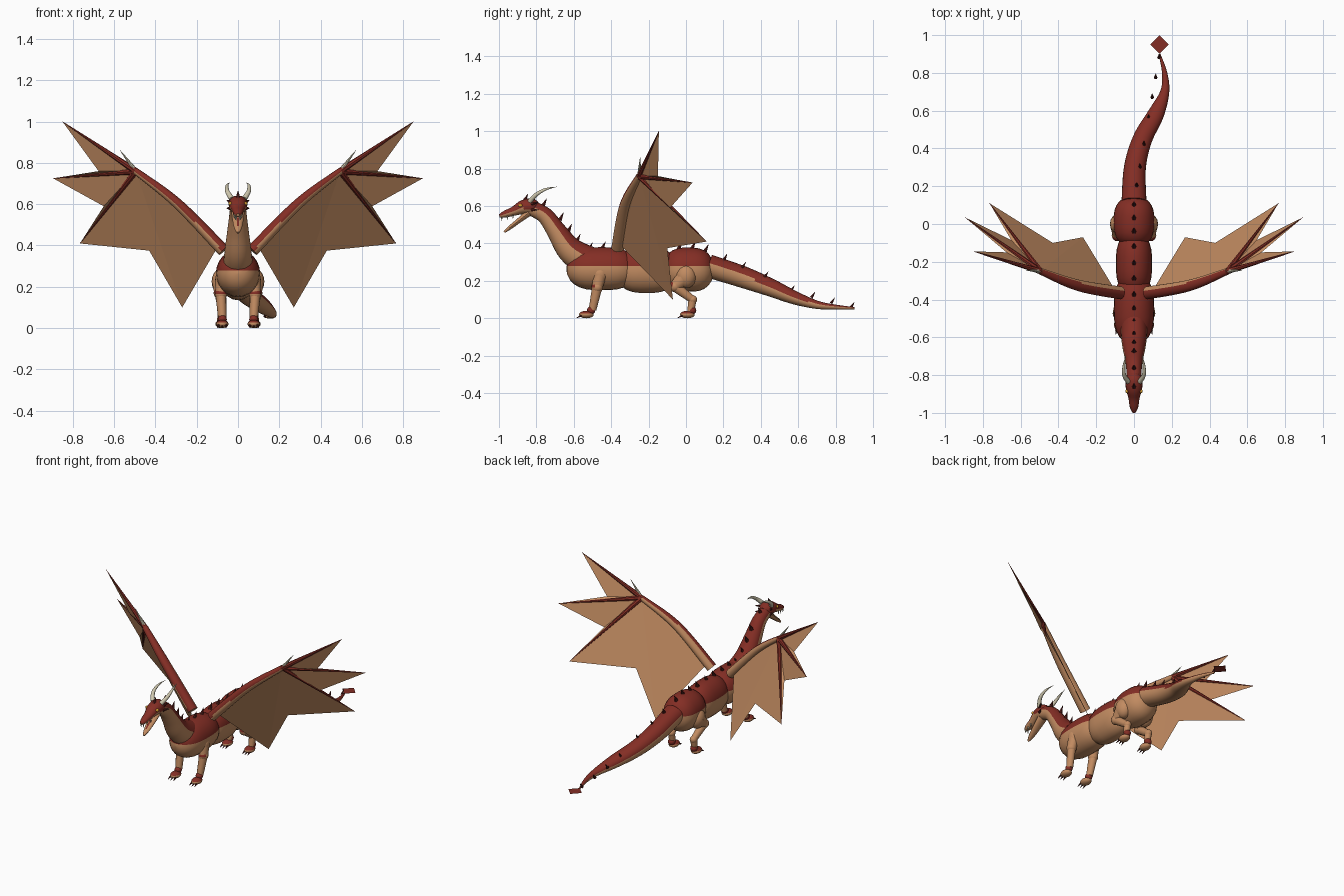
import bpy, bmesh, math
from mathutils import Vector

cube = bpy.data.objects.get("Cube")
if cube:
    bpy.data.objects.remove(cube, do_unlink=True)


def material(name, rgb):
    m = bpy.data.materials.new(name)
    m.use_nodes = True
    m.diffuse_color = (*rgb, 1)
    m.node_tree.nodes["Principled BSDF"].inputs["Base Color"].default_value = (*rgb, 1)
    return m


RED = material("scale_red", (0.23, 0.027, 0.018))
TAN = material("belly_tan", (0.54, 0.26, 0.12))
DARK = material("spike_dark_red", (0.08, 0.012, 0.01))
BONE = material("horn_ivory", (0.62, 0.57, 0.42))
EYE = material("eye_amber", (0.7, 0.35, 0.03))


def finish(name, bm, mats, rule=None, cut=None, smooth=True):
    """Cut a clean colour border, colour the faces by rule and link the object."""
    bmesh.ops.recalc_face_normals(bm, faces=bm.faces)
    if cut is not None:
        bmesh.ops.bisect_plane(bm, geom=bm.verts[:] + bm.edges[:] + bm.faces[:],
                               plane_co=(0, 0, cut), plane_no=(0, 0, 1))
    bm.normal_update()
    for f in bm.faces:
        f.smooth = smooth
        if rule:
            f.material_index = int(rule(f.calc_center_median(), f.normal))
    me = bpy.data.meshes.new(name)
    bm.to_mesh(me)
    bm.free()
    for m in mats:
        me.materials.append(m)
    if smooth:
        me.set_sharp_from_angle(angle=math.radians(40))
    ob = bpy.data.objects.new(name, me)
    bpy.context.collection.objects.link(ob)
    return ob


def spline(pts, steps):
    """Catmull-Rom samples through points of any dimension."""
    out = []
    for i in range(len(pts) - 1):
        a, b, c, d = (pts[max(0, min(len(pts) - 1, i + k))] for k in (-1, 0, 1, 2))
        for s in range(steps):
            t = s / steps
            out.append([0.5 * (2 * q + (r - p) * t + (2 * p - 5 * q + 4 * r - w) * t * t
                               + (3 * q - p - 3 * r + w) * t ** 3)
                        for p, q, r, w in zip(a, b, c, d)])
    return out + [list(pts[-1])]


def tube(name, pts, mats, rule=None, steps=4, sides=20, ref=(1, 0, 0), cut=None):
    """Skin rings of (x, y, z, half width, half height) along a smooth path."""
    pts = spline(pts, steps) if steps > 1 else pts
    bm = bmesh.new()
    rings = []
    for i, p in enumerate(pts):
        tan = (Vector(pts[min(i + 1, len(pts) - 1)][:3]) - Vector(pts[max(i - 1, 0)][:3])).normalized()
        side = Vector(ref)
        side = (side - tan * side.dot(tan)).normalized()
        up = tan.cross(side)
        ring = []
        for k in range(sides):
            a = math.tau * k / sides
            ring.append(bm.verts.new(Vector(p[:3]) + side * max(p[3], 0.001) * math.cos(a)
                                     + up * max(p[4], 0.001) * math.sin(a)))
        rings.append(ring)
    for r, q in zip(rings, rings[1:]):
        for k in range(sides):
            n = (k + 1) % sides
            bm.faces.new((r[k], r[n], q[n], q[k]))
    bm.faces.new(rings[0][::-1])
    bm.faces.new(rings[-1])
    return finish(name, bm, mats, rule, cut)


def cone(name, base, tip, r, mat, sides=6):
    ref = (1, 0, 0) if abs(tip[0] - base[0]) < abs(tip[1] - base[1]) + abs(tip[2] - base[2]) else (0, 1, 0)
    return tube(name, [(*base, r, r), (*tip, 0, 0)], [mat], steps=1, sides=sides, ref=ref)


def ball(name, loc, size, mats, rule=None, cut=None):
    bm = bmesh.new()
    bmesh.ops.create_uvsphere(bm, u_segments=16, v_segments=10, radius=1)
    for v in bm.verts:
        v.co = Vector(loc) + Vector(a * b for a, b in zip(v.co, size))
    return finish(name, bm, mats, rule, cut)


# Torso: three overlapping barrels, red above the flank line
FLANK = 0.28
def barrel(name, y0, y1, z, rx, rz):
    pts = []
    for i in range(15):
        u = math.cos(math.pi * i / 14)
        k = (1 - abs(u) ** 3) ** 0.5
        pts.append((0, (y0 + y1) / 2 - u * (y1 - y0) / 2, z, rx * k, rz * k))
    tube(name, pts, [TAN, RED], lambda c, n: c.z > FLANK, steps=1, sides=24, cut=FLANK)

barrel("chest", -0.64, -0.26, 0.265, 0.107, 0.115)
barrel("belly", -0.38, -0.04, 0.257, 0.096, 0.122)
barrel("hips", -0.125, 0.15, 0.26, 0.108, 0.118)

# Neck and tail, red along the back
back = lambda c, n: n.z > 0.2
tube("neck", [(0, -0.52, 0.30, 0.072, 0.085), (0, -0.62, 0.365, 0.066, 0.07),
              (0, -0.695, 0.47, 0.052, 0.052), (0, -0.755, 0.55, 0.042, 0.044),
              (0, -0.83, 0.59, 0.038, 0.04)], [TAN, RED],
     lambda c, n: n.z + 0.8 * n.y > 0.25, steps=5, sides=24)
tube("tail", [(0, 0.12, 0.28, 0.066, 0.062), (0.005, 0.3, 0.222, 0.058, 0.058),
              (0.045, 0.45, 0.165, 0.052, 0.048), (0.115, 0.58, 0.11, 0.044, 0.036),
              (0.163, 0.7, 0.072, 0.024, 0.022), (0.162, 0.8, 0.06, 0.014, 0.013),
              (0.135, 0.9, 0.054, 0.005, 0.006)], [TAN, RED], back, steps=6, sides=24)

# Flat diamond at the tail end
bm = bmesh.new()
bm.faces.new([bm.verts.new(p) for p in ((0.135, 0.9, 0.055), (0.183, 0.95, 0.055),
                                        (0.135, 1, 0.055), (0.087, 0.95, 0.055))])
finish("tail_blade", bm, [RED], smooth=False)

# Head with an open jaw
tube("skull", [(0, -0.79, 0.60, 0.02, 0.02), (0, -0.82, 0.60, 0.044, 0.042),
               (0, -0.87, 0.594, 0.043, 0.038), (0, -0.92, 0.573, 0.03, 0.025),
               (0, -0.97, 0.556, 0.022, 0.018), (0, -0.998, 0.547, 0.008, 0.008)],
     [TAN, RED], lambda c, n: n.z > -0.25, sides=16)
tube("lower_jaw", [(0, -0.84, 0.565, 0.032, 0.02), (0, -0.89, 0.525, 0.027, 0.014),
                   (0, -0.94, 0.486, 0.019, 0.011), (0, -0.972, 0.461, 0.006, 0.006)],
     [TAN, RED], lambda c, n: n.z > 0.75, sides=14)

# Spikes along the neck, back and tail
spikes = [(-0.865, 0.625), (-0.765, 0.60), (-0.675, 0.525), (-0.63, 0.465), (-0.585, 0.41),
          (-0.52, 0.365), (-0.45, 0.37), (-0.375, 0.37), (-0.29, 0.37), (-0.21, 0.37),
          (-0.12, 0.365), (-0.04, 0.37), (0.03, 0.37), (0.1, 0.355), (0.2, 0.305), (0.3, 0.27),
          (0.42, 0.22), (0.56, 0.145), (0.67, 0.11), (0.775, 0.08), (0.88, 0.055)]
for i, (y, z) in enumerate(spikes):
    x = max(0, y - 0.12) * 0.175
    cone(f"back_spike_{i}", (x, y, z), (x, y + 0.02, z + (0.04 if y < 0.25 else 0.03)),
         0.013 if y < 0.25 else 0.01, DARK)

# Paired parts
for s, tag in ((1, "left"), (-1, "right")):
    # Horn, cheek spikes, eye, teeth
    tube(f"{tag}_horn", [(s * 0.03, -0.835, 0.625, 0.014, 0.014), (s * 0.052, -0.80, 0.662, 0.011, 0.011),
                         (s * 0.053, -0.75, 0.69, 0.007, 0.007), (s * 0.042, -0.69, 0.703, 0, 0)],
         [BONE], sides=10)
    for k in range(2):
        cone(f"{tag}_cheek_spike_{k}", (s * 0.036, -0.825, 0.61 - 0.03 * k),
             (s * 0.056, -0.79, 0.62 - 0.04 * k), 0.01, DARK)
    ball(f"{tag}_eye", (s * 0.037, -0.885, 0.603), (0.009, 0.011, 0.009), [EYE])
    for k in range(3):
        y, z = -0.985 + 0.03 * k, 0.54 + 0.006 * k
        cone(f"{tag}_tooth_{k}", (s * (0.009 + 0.005 * k), y, z), (s * (0.009 + 0.005 * k), y, z - 0.02), 0.005, BONE)

    # Wing arm, red on top
    root, mid, wrist = (s * 0.07, -0.365, 0.375), (s * 0.295, -0.325, 0.605), (s * 0.495, -0.25, 0.76)
    tube(f"{tag}_wing_arm", [(*root, 0.034, 0.03), (*mid, 0.03, 0.025), (*wrist, 0.018, 0.016)],
         [TAN, RED], lambda c, n: n.z - 0.5 * n.y > 0.45, steps=8, ref=(0, 1, 0))
    cone(f"{tag}_wing_claw", wrist, (s * 0.57, -0.245, 0.86), 0.012, BONE, 8)

    # Wing fingers and membrane
    tips = [(s * 0.85, -0.145, 1.0), (s * 0.895, 0.035, 0.725), (s * 0.765, 0.11, 0.41)]
    for k, tip in enumerate(tips):
        cone(f"{tag}_wing_finger_{k}", wrist, tip, 0.016, RED, 8)
    edge = [tips[0], (s * 0.675, -0.15, 0.76), tips[1], (s * 0.65, -0.085, 0.59), tips[2],
            (s * 0.43, -0.10, 0.375), (s * 0.27, -0.07, 0.10), (s * 0.10, -0.35, 0.39), mid]
    bm = bmesh.new()
    hub = bm.verts.new(wrist)
    rim = [bm.verts.new(p) for p in edge]
    for a, b in zip(rim, rim[1:]):
        bm.faces.new((hub, a, b))
    finish(f"{tag}_wing_membrane", bm, [TAN], smooth=False)

    # Legs: joints as balls, limbs as tapered tubes
    legs = {"front": [(0.075, -0.46, 0.235), (0.083, -0.475, 0.165), (0.076, -0.50, 0.045), 0.042],
            "hind": [(0.08, 0.0, 0.225), (0.088, -0.06, 0.17), (0.08, 0.035, 0.10), 0.056]}
    for kind, (hip, knee, ankle, r) in legs.items():
        hip, knee, ankle = ((s * p[0], p[1], p[2]) for p in (hip, knee, ankle))
        n = f"{tag}_{kind}"
        fy = -0.525 if kind == "front" else 0.015
        ball(f"{n}_haunch", hip, (r * 0.85, r, r * 1.15), [TAN, RED], lambda c, m: c.z > FLANK, FLANK)
        tube(f"{n}_upper_leg", [(*hip, r * 0.85, r * 0.9), (*knee, 0.027, 0.029)], [TAN], steps=1, sides=14)
        ball(f"{n}_knee", knee, (0.03, 0.031, 0.03), [TAN, RED], lambda c, m: m.y < -0.3 and m.z > 0)
        tube(f"{n}_lower_leg", [(*knee, 0.026, 0.028), (*ankle, 0.02, 0.021)], [TAN], steps=1, sides=14)
        if kind == "hind":
            ball(f"{n}_hock", ankle, (0.023, 0.025, 0.023), [TAN])
            tube(f"{n}_shank", [(*ankle, 0.021, 0.022), (ankle[0], fy + 0.01, 0.035, 0.019, 0.019)],
                 [TAN], steps=1, sides=14)
        ball(f"{n}_ankle", (ankle[0], fy + 0.018, 0.042), (0.022, 0.022, 0.022), [RED])
        ball(f"{n}_foot", (ankle[0], fy - 0.008, 0.02), (0.03, 0.04, 0.02), [TAN, RED], lambda c, m: m.z > 0.35)
        for k in (-1, 0, 1):
            x = ankle[0] + k * 0.017
            cone(f"{n}_claw_{k + 2}", (x, fy - 0.034, 0.014), (x + k * 0.003, fy - 0.06, 0.002), 0.007, DARK)
